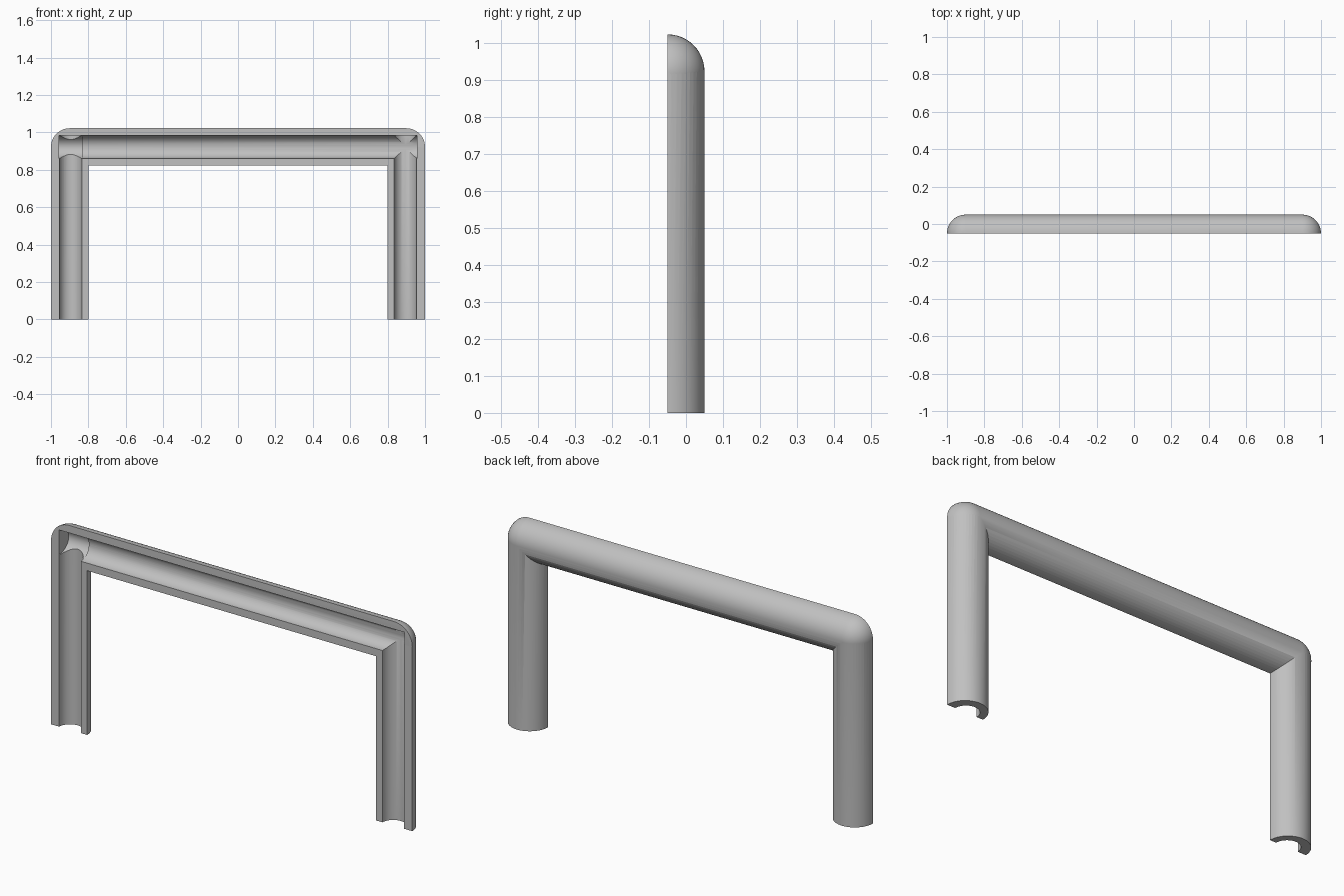
import bpy, bmesh
from math import sin, cos, pi
from mathutils import Matrix, Vector

if "Cube" in bpy.data.objects:
    bpy.data.objects.remove(bpy.data.objects["Cube"], do_unlink=True)

R = 0.1          # outer radius of the rail
BORE = 0.062     # radius of the hollow channel
LEG_X = 0.9      # leg axis
BORE_X = 0.895   # channel axis in the legs
BEAM_Z = 0.922   # beam axis
FRONT = -0.05    # flat open face

grey = bpy.data.materials.new("grey")
grey.use_nodes = True
colour = (0.53, 0.53, 0.53, 1)
grey.diffuse_color = colour
grey.node_tree.nodes["Principled BSDF"].inputs["Base Color"].default_value = colour


def lathe(name, profile, matrix, steps=48):
    """Spin (radius, height) points about the z axis, then place the solid."""
    bm = bmesh.new()
    verts = [bm.verts.new((r, 0, h)) for r, h in profile]
    edges = [bm.edges.new(pair) for pair in zip(verts, verts[1:])]
    bmesh.ops.spin(bm, geom=verts + edges, cent=(0, 0, 0), axis=(0, 0, 1),
                   angle=2 * pi, steps=steps, use_duplicate=False)
    bmesh.ops.remove_doubles(bm, verts=bm.verts, dist=1e-5)
    bmesh.ops.recalc_face_normals(bm, faces=bm.faces)
    bm.transform(matrix)
    mesh = bpy.data.meshes.new(name)
    bm.to_mesh(mesh)
    bm.free()
    mesh.materials.append(grey)
    obj = bpy.data.objects.new(name, mesh)
    bpy.context.collection.objects.link(obj)
    return obj


def rod(name, radius, low, high, matrix):
    return lathe(name, [(0, low), (radius, low), (radius, high), (0, high)], matrix)


def combine(target, tool, operation):
    """Apply a boolean and discard the tool."""
    mod = target.modifiers.new(operation, "BOOLEAN")
    mod.operation, mod.solver, mod.object = operation, "EXACT", tool
    tool.hide_render = True
    bpy.context.view_layer.objects.active = target
    bpy.ops.object.modifier_apply(modifier=mod.name)
    bpy.data.objects.remove(tool, do_unlink=True)


def upright(x):
    return Matrix.Translation((x, FRONT, 0))


along_x = Matrix.Translation((0, FRONT, BEAM_Z)) @ Matrix.Rotation(pi / 2, 4, "Y")

# Round-ended beam
arc = [i * pi / 24 for i in range(13)]
profile = [(R * sin(a), -LEG_X - R * cos(a)) for a in arc]
profile += [(r, -h) for r, h in reversed(profile)]
frame = lathe("half_pipe_frame", profile, along_x)

# Legs
for side in (-1, 1):
    leg = rod("leg", R - 0.0002, 0, BEAM_Z, upright(side * LEG_X))
    combine(frame, leg, "UNION")

# Open front: slice away the front half
bpy.ops.mesh.primitive_cube_add(size=1, location=(0, FRONT - 0.5, 0.5))
slab = bpy.context.object
slab.scale = (3, 1, 3)
bpy.context.view_layer.update()
combine(frame, slab, "DIFFERENCE")

# Hollow channels in the legs and beam
for side in (-1, 1):
    bore = rod("leg_channel", BORE - 0.002, -0.1, BEAM_Z + 0.06, upright(side * BORE_X))
    combine(frame, bore, "DIFFERENCE")
combine(frame, rod("beam_channel", BORE, -0.956, 0.956, along_x), "DIFFERENCE")

# Deeper pocket where the beam meets the right leg
deepen = Matrix.Translation((0, FRONT, BEAM_Z)) @ Matrix.Diagonal((1, 1.25, 1, 1)) \
    @ Matrix.Rotation(pi / 2, 4, "Y")
combine(frame, rod("corner_pocket", BORE + 0.0005, -0.957, -0.834, deepen), "DIFFERENCE")

# Single colour, smooth curves with crisp edges
frame.data.materials.clear()
frame.data.materials.append(grey)
bpy.ops.object.select_all(action="DESELECT")
frame.select_set(True)
bpy.context.view_layer.objects.active = frame
bpy.ops.object.shade_smooth_by_angle(angle=pi / 6)
